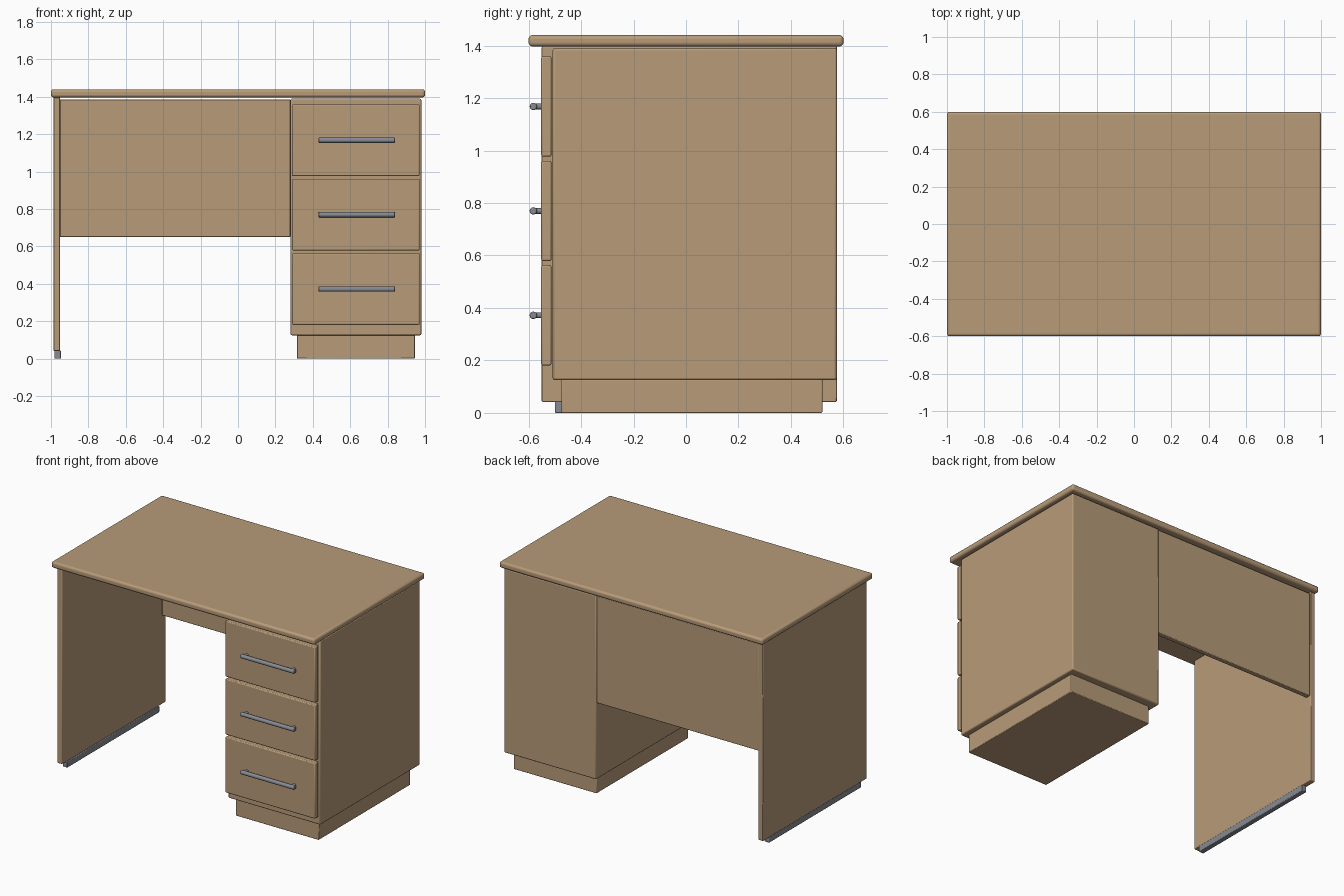
import bpy, math

if "Cube" in bpy.data.objects:
    bpy.data.objects.remove(bpy.data.objects["Cube"])


def material(name, rgb):
    m = bpy.data.materials.new(name)
    m.diffuse_color = (*rgb, 1)
    m.use_nodes = True
    m.node_tree.nodes["Principled BSDF"].inputs["Base Color"].default_value = m.diffuse_color
    return m


wood = material("wood", (0.48, 0.33, 0.19))
metal = material("metal", (0.24, 0.26, 0.29))


def finish(ob, name, mat, bevel, segments=2):
    ob.name = name
    ob.data.materials.append(mat)
    if bevel:
        mod = ob.modifiers.new("bevel", 'BEVEL')
        mod.width, mod.segments = bevel, segments
    bpy.ops.object.shade_smooth_by_angle()
    return ob


def box(name, x, y, z, mat=wood, bevel=0.004, segments=2):
    bpy.ops.mesh.primitive_cube_add(size=1, location=[(a + b) / 2 for a, b in (x, y, z)])
    ob = bpy.context.object
    ob.scale = [b - a for a, b in (x, y, z)]
    bpy.ops.object.transform_apply(location=False, rotation=False, scale=True)
    return finish(ob, name, mat, bevel, segments)


def rod(name, loc, radius, length, rot, bevel=0):
    bpy.ops.mesh.primitive_cylinder_add(vertices=20, radius=radius, depth=length,
                                        location=loc, rotation=rot)
    return finish(bpy.context.object, name, metal, bevel)


# Worktop
box("desk_top", (-1, 1), (-0.6, 0.6), (1.397, 1.44), bevel=0.014, segments=3)

# Left side panel and its metal foot rail
box("left_panel", (-0.987, -0.951), (-0.55, 0.575), (0.042, 1.397))
box("foot_rail", (-0.981, -0.946), (-0.5, 0.5), (0, 0.043), metal)

# Modesty panel at the back of the knee space
box("modesty_panel", (-0.952, 0.28), (0.535, 0.569), (0.65, 1.386))

# Drawer pedestal on a recessed plinth
box("pedestal", (0.28, 0.98), (-0.508, 0.575), (0.125, 1.39), bevel=0.008)
box("plinth", (0.315, 0.945), (-0.475, 0.52), (0, 0.127))

# Three drawer fronts with bar handles on two posts
for i in range(3):
    z = 0.372 + 0.398 * i
    box(f"drawer_front_{i + 1}", (0.289, 0.971), (-0.552, -0.513),
        (z - 0.191, z + 0.191), bevel=0.006)
    rod(f"handle_bar_{i + 1}", (0.635, -0.582, z), 0.014, 0.41, (0, math.pi / 2, 0), 0.004)
    for s in (-1, 1):
        rod(f"handle_post_{i + 1}", (0.635 + s * 0.18, -0.564, z), 0.011, 0.032,
            (math.pi / 2, 0, 0))
